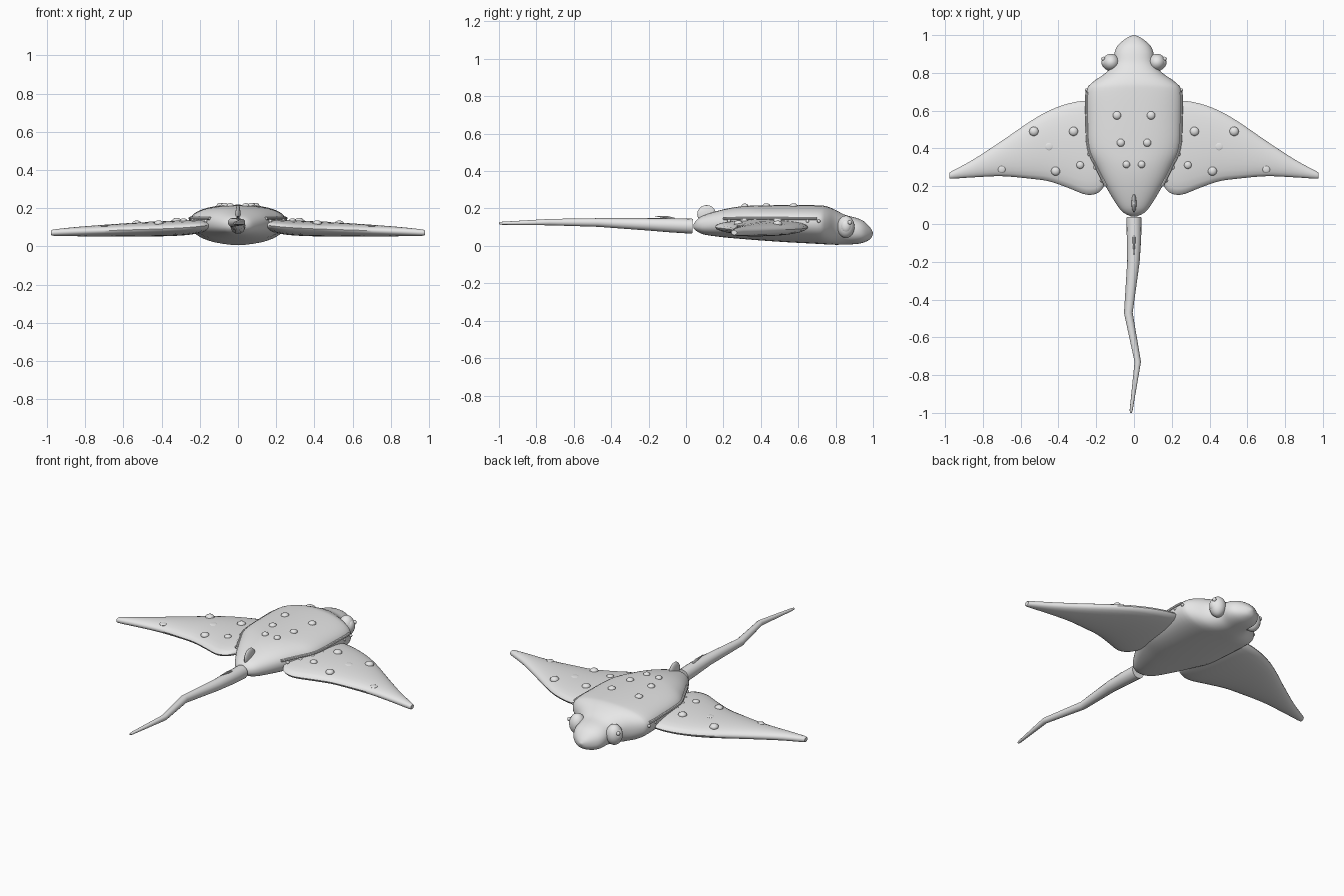
import bpy, bmesh, math
from mathutils import Vector, Matrix
from mathutils.bvhtree import BVHTree

if "Cube" in bpy.data.objects:
    bpy.data.objects.remove(bpy.data.objects["Cube"])

grey = bpy.data.materials.new("light_grey")
grey.diffuse_color = (0.8, 0.8, 0.8, 1)
grey.use_nodes = True
grey.node_tree.nodes["Principled BSDF"].inputs["Base Color"].default_value = grey.diffuse_color


def finish(name, bm):
    bmesh.ops.recalc_face_normals(bm, faces=bm.faces)
    me = bpy.data.meshes.new(name)
    bm.to_mesh(me)
    bm.free()
    me.materials.append(grey)
    ob = bpy.data.objects.new(name, me)
    bpy.context.collection.objects.link(ob)
    bpy.ops.object.select_all(action='DESELECT')
    bpy.context.view_layer.objects.active = ob
    ob.select_set(True)
    bpy.ops.object.shade_smooth_by_angle(angle=math.radians(40))
    return ob


def smooth_rows(rows, steps):
    """Catmull-Rom interpolation of table rows."""
    out = []
    for i in range(len(rows) - 1):
        a, b = rows[max(i - 1, 0)], rows[i]
        c, d = rows[i + 1], rows[min(i + 2, len(rows) - 1)]
        for s in range(steps):
            t = s / steps
            out.append([0.5 * (2*q + (r-p)*t + (2*p-5*q+4*r-w)*t*t + (3*q-p-3*r+w)*t**3)
                        for p, q, r, w in zip(a, b, c, d)])
    return out + [list(rows[-1])]


def loft(name, rings):
    bm = bmesh.new()
    vs = [[bm.verts.new(p) for p in ring] for ring in rings]
    n = len(vs[0])
    for a, b in zip(vs, vs[1:]):
        for i in range(n):
            bm.faces.new((a[i], a[(i+1) % n], b[(i+1) % n], b[i]))
    bm.faces.new(vs[0])
    bm.faces.new(vs[-1])
    return finish(name, bm)


def tube(name, pts, n=12):
    """Round tube through (x, y, z, radius) points."""
    rings = []
    for i, p in enumerate(pts):
        d = Vector(pts[min(i+1, len(pts)-1)][:3]) - Vector(pts[max(i-1, 0)][:3])
        q = d.to_track_quat('Z', 'Y')
        rings.append([Vector(p[:3]) + q @ Vector((p[3]*math.cos(k*2*math.pi/n),
                      p[3]*math.sin(k*2*math.pi/n), 0)) for k in range(n)])
    return loft(name, rings)


def balls(name, items, mirror=True, seg=20):
    """Ellipsoids given as (centre, radii), optionally on both sides."""
    bm = bmesh.new()
    for c, r in items:
        for s in ((1, -1) if mirror else (1,)):
            m = Matrix.Translation((c[0]*s, c[1], c[2])) @ Matrix.Diagonal((*r, 1))
            bmesh.ops.create_uvsphere(bm, u_segments=seg, v_segments=seg//2, radius=1, matrix=m)
    return finish(name, bm)


def spow(v, e):
    return math.copysign(abs(v)**e, v)


# Body and head: y, half width, edge height, top, bottom
body_rows = smooth_rows([
    (0.040, 0.015, 0.105, 0.115, 0.095), (0.06, 0.055, 0.108, 0.142, 0.077),
    (0.10, 0.090, 0.11, 0.165, 0.060), (0.20, 0.150, 0.12, 0.195, 0.046),
    (0.30, 0.200, 0.125, 0.212, 0.037), (0.40, 0.243, 0.13, 0.216, 0.029),
    (0.55, 0.252, 0.13, 0.218, 0.019), (0.70, 0.252, 0.125, 0.217, 0.011),
    (0.75, 0.220, 0.12, 0.212, 0.008), (0.80, 0.150, 0.11, 0.192, 0.006),
    (0.85, 0.110, 0.095, 0.166, 0.007), (0.91, 0.102, 0.08, 0.150, 0.010),
    (0.95, 0.082, 0.07, 0.132, 0.018), (0.985, 0.038, 0.068, 0.098, 0.036),
    (1.0, 0.006, 0.068, 0.072, 0.064)], 4)
rings = []
for y, w, ze, zt, zb in body_rows:
    ring = []
    for k in range(40):
        a = k * math.pi / 20
        c, s = spow(math.cos(a), 0.9), spow(math.sin(a), 0.9)
        ring.append((w*c, y, ze + s*((zt-ze) if s > 0 else (ze-zb))))
    rings.append(ring)
body = loft("body", rings)

# Wings: x, leading y, trailing y, centre z, half thickness
wing_rows = smooth_rows([
    (0.14, 0.58, 0.24, 0.112, 0.024), (0.18, 0.63, 0.172, 0.107, 0.032),
    (0.25, 0.652, 0.155, 0.100, 0.039), (0.35, 0.637, 0.192, 0.094, 0.040),
    (0.45, 0.600, 0.226, 0.090, 0.038), (0.55, 0.543, 0.240, 0.087, 0.036),
    (0.70, 0.440, 0.253, 0.082, 0.031), (0.85, 0.342, 0.247, 0.077, 0.024),
    (0.96, 0.282, 0.240, 0.072, 0.017), (0.978, 0.272, 0.243, 0.071, 0.012)], 4)
wings = {}
for side, sx in (("right", 1), ("left", -1)):
    rings = []
    for x, yl, yt, z, h in wing_rows:
        rings.append([(sx*x, (yl+yt)/2 + (yl-yt)/2*math.cos(k*math.pi/12),
                       z + h*spow(math.sin(k*math.pi/12), 0.9)) for k in range(24)])
    wings[side] = loft(side + "_wing", rings)

# Tail with its kinks
tail = tube("tail", [(0, 0.035, 0.105, 0.040), (0, -0.08, 0.11, 0.038),
                     (-0.003, -0.20, 0.115, 0.033), (-0.03, -0.47, 0.125, 0.023),
                     (0.02, -0.73, 0.127, 0.017), (-0.015, -0.985, 0.121, 0.008),
                     (-0.017, -1.0, 0.121, 0.005)], 16)
tube("tail_barb", [(0, -0.06, 0.143, 0.007), (0, -0.10, 0.153, 0.007),
                   (0, -0.165, 0.159, 0.001)], 8)

# Small fin ahead of the tail
balls("back_fin", [((0, 0.11, 0.17), (0.013, 0.05, 0.048))], False)

# Eyes: ball, bulging iris and a small bead
balls("eyes", [((0.122, 0.855, 0.102), (0.046, 0.046, 0.060))], seg=28)
balls("eye_irises", [((0.148, 0.855, 0.105), (0.024, 0.030, 0.038))])
balls("eye_beads", [((0.163, 0.875, 0.125), (0.011, 0.011, 0.012))], seg=12)


# Spots sit on the surface below them
def on_surface(ob, x, y):
    me = ob.data
    tree = BVHTree.FromPolygons([v.co for v in me.vertices], [p.vertices for p in me.polygons])
    return tree.ray_cast(Vector((x, y, 1)), Vector((0, 0, -1)))[0]


def spots(name, ob, data):
    balls(name, [(on_surface(ob, x, y), (r, r, h)) for x, y, r, h in data], seg=16)


spots("body_spots", body, [(0.09, 0.575, 0.022, 0.014), (0.07, 0.43, 0.021, 0.014),
                           (0.04, 0.315, 0.019, 0.014)])
spots("wing_spots", wings["right"], [(0.53, 0.49, 0.025, 0.018), (0.32, 0.49, 0.024, 0.016),
                                     (0.415, 0.28, 0.024, 0.016), (0.285, 0.312, 0.020, 0.012),
                                     (0.70, 0.29, 0.02, 0.006), (0.45, 0.41, 0.02, 0.003)])

# Side seams with small beads along the body edge
for side, sx in (("right", 1), ("left", -1)):
    path = [(sx*(w - 0.003), y, 0.147, 0.008) for y, w, *_ in body_rows if 0.18 < y < 0.715]
    tube(side + "_seam", path, 8)
balls("seam_beads", [((0.252, y, 0.132), (0.009, 0.009, 0.009)) for y in (0.71, 0.65, 0.44)]
      + [((0.236, 0.37, 0.135), (0.012, 0.012, 0.009)), ((0.205, 0.30, 0.133), (0.012, 0.012, 0.009)),
         ((0.17, 0.23, 0.133), (0.01, 0.01, 0.009))], seg=10)

# Mouth line under the nose
tube("mouth", [(0.045*math.sin(a), 0.925 + 0.045*math.cos(a), 0.036, 0.004)
               for a in [math.radians(d) for d in range(-70, 71, 14)]], 6)
